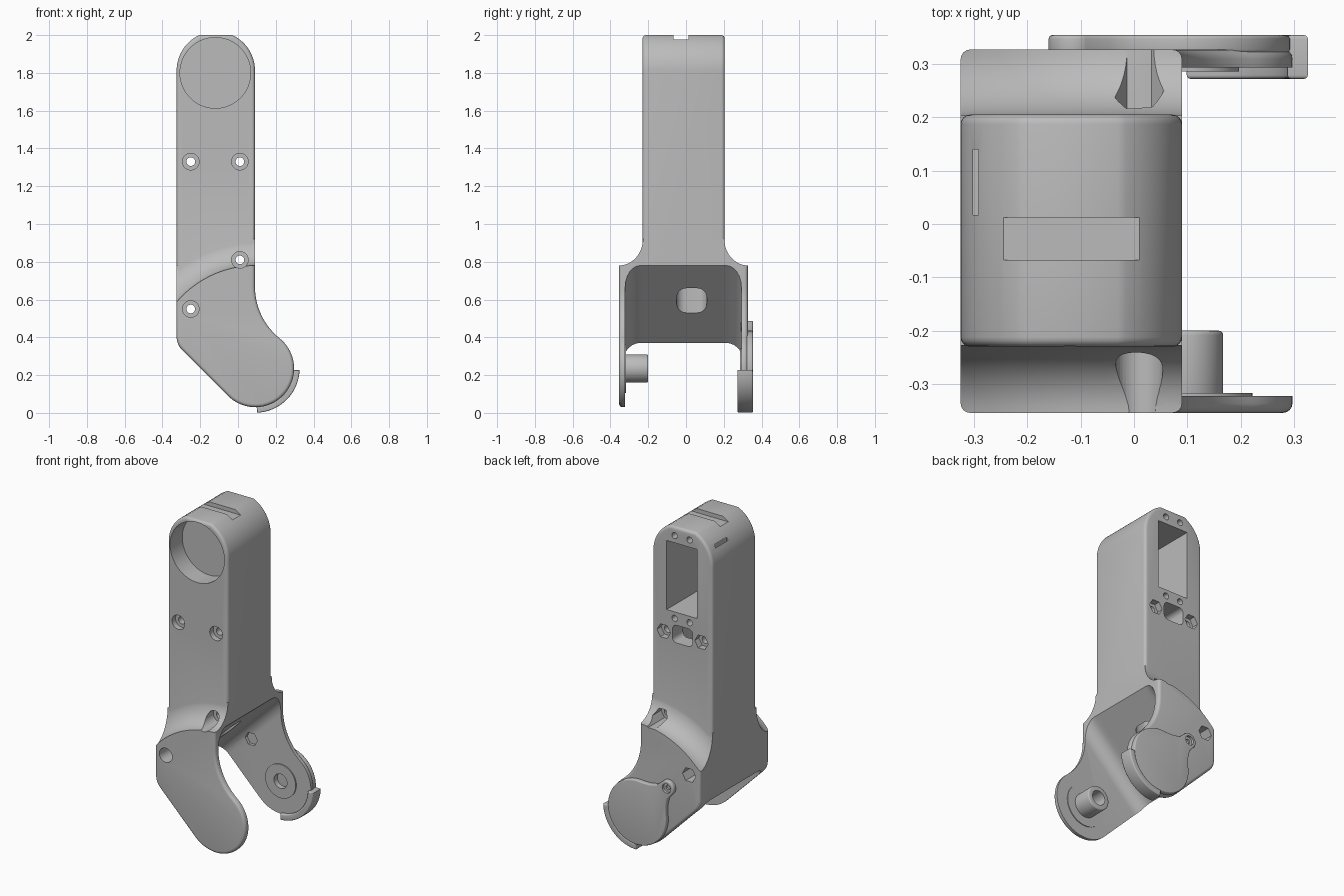
import bpy, bmesh, math
from math import sin, cos, pi, radians, sqrt
from mathutils import Vector

if "Cube" in bpy.data.objects:
    bpy.data.objects.remove(bpy.data.objects["Cube"])

grey = bpy.data.materials.new("plain_grey")
grey.diffuse_color = (0.5, 0.5, 0.5, 1)
grey.use_nodes = True
grey.node_tree.nodes["Principled BSDF"].inputs["Base Color"].default_value = grey.diffuse_color

JX, JZ, JR = 0.092, 0.235, 0.205        # joint axis and arm tip radius
L, R = -0.325, 0.09                     # left and right side of the body
SQ = sqrt(0.5)

AXES = {'Y': lambda a, b, c: (a, c, b),          # profile in x,z
        'Z': lambda a, b, c: (a, b, c),          # profile in x,y
        'W': lambda a, b, c: ((a + c) * SQ, b, (c - a) * SQ)}  # 45 degree slot


def arc(cx, cy, r, a0, a1, n=16):
    return [(cx + r * cos(radians(a0 + (a1 - a0) * i / n)),
             cy + r * sin(radians(a0 + (a1 - a0) * i / n))) for i in range(n + 1)]


def rounded(x0, x1, y0, y1, r):
    return (arc(x1 - r, y1 - r, r, 0, 90, 6) + arc(x0 + r, y1 - r, r, 90, 180, 6)
            + arc(x0 + r, y0 + r, r, 180, 270, 6) + arc(x1 - r, y0 + r, r, 270, 360, 6))


def circle(x, z, r, n=40):
    return arc(x, z, r, 0, 360 - 360 / n, n - 1)


def rect(x0, x1, y0, y1):
    return [(x0, y0), (x1, y0), (x1, y1), (x0, y1)]


def finish(name, bm):
    bmesh.ops.recalc_face_normals(bm, faces=bm.faces)
    me = bpy.data.meshes.new(name)
    bm.to_mesh(me)
    bm.free()
    me.materials.append(grey)
    ob = bpy.data.objects.new(name, me)
    bpy.context.collection.objects.link(ob)
    return ob


def prism(name, pts, c0, c1, axis='Y', bevel=0):
    bm = bmesh.new()
    f = AXES[axis]
    lo = [bm.verts.new(f(a, b, c0)) for a, b in pts]
    hi = [bm.verts.new(f(a, b, c1)) for a, b in pts]
    caps = [bm.faces.new(lo), bm.faces.new(hi)]
    n = len(pts)
    for i in range(n):
        j = (i + 1) % n
        bm.faces.new((lo[i], lo[j], hi[j], hi[i]))
    bmesh.ops.recalc_face_normals(bm, faces=bm.faces)
    if bevel:
        rim = list({e for c in caps for e in c.edges})
        bmesh.ops.bevel(bm, geom=rim, offset=bevel, segments=4, profile=0.5,
                        affect='EDGES', clamp_overlap=True)
    return finish(name, bm)


def combine(target, other, op='DIFFERENCE'):
    m = target.modifiers.new("bool", 'BOOLEAN')
    m.operation, m.object, m.solver = op, other, 'EXACT'
    bpy.context.view_layer.objects.active = target
    bpy.ops.object.modifier_apply(modifier=m.name)
    bpy.data.objects.remove(other, do_unlink=True)


def cut(target, pts, c0, c1, axis='Y'):
    combine(target, prism("cutter", pts, c0, c1, axis))


# Side outline shared by the body and the fork
CF = 0.35                                          # concave throat radius
th = math.acos((R + CF - JX) / (CF + JR))
zc = JZ + (CF + JR) * sin(th)
td = math.degrees(th)
cx, ctop, rt = (L + R) / 2, 1.812, (R - L) / 2
clip = math.degrees(math.asin((2.0 - ctop) / rt))
diag = JX + JZ - JR / SQ                           # x + z along the lower edge
outline = (arc(cx, ctop, rt, 180 - clip, 180, 14)
           + arc(L + 0.1, diag + 0.1 / SQ - L - 0.1, 0.1, 180, 225, 6)
           + arc(JX, JZ, JR, 225, 360 + td, 40)
           + arc(R + CF, zc, CF, 180 + td, 180, 14)[1:]
           + arc(cx, ctop, rt, 0, clip, 14))

# Upper body, and a wider fork limited by a flare turned about the joint axis
body = prism("arm_body", outline, -0.23, 0.205, bevel=0.018)
fork = prism("fork", outline, -0.354, 0.327, bevel=0.018)

N = 12
back = [(0.685 - 0.14 * sin(pi / 2 * i / N), 0.33 - 0.127 * cos(pi / 2 * i / N)) for i in range(N + 1)]
front = [(0.685 - 0.14 * sin(pi / 2 * i / N), -0.357 + 0.129 * cos(pi / 2 * i / N)) for i in range(N + 1)]
section = [(0, -0.357)] + front[::-1] + back + [(0, 0.33)]
bm = bmesh.new()
vs = [bm.verts.new((JX + r, y, JZ)) for r, y in section]
es = [bm.edges.new(p) for p in zip(vs, vs[1:])]
bmesh.ops.spin(bm, geom=vs + es, cent=(JX, 0, JZ), axis=(0, 1, 0), angle=2 * pi,
               steps=120, use_merge=True)
bmesh.ops.remove_doubles(bm, verts=bm.verts, dist=1e-5)
combine(fork, finish("flare", bm), 'INTERSECT')
combine(body, fork, 'UNION')

# Diagonal slot between the two fork arms
s0 = -0.69 * SQ
cut(body, rounded(s0, s0 + 1.5, -0.322, 0.293, 0.08), -1.5, 2.0, 'W')

# Round recess in front, motor pocket behind
cut(body, circle(-0.12, 1.8, 0.187, 64), -0.4, -0.11)
cut(body, rect(-0.22, -0.01, 1.47, 1.90), -0.095, 0.4)
for x in (-0.065, -0.168):
    for z in (1.43, 1.945):
        cut(body, circle(x, z, 0.019, 20), 0.08, 0.4)

# Cable tunnel from the back down to the slot
cut(body, rounded(-0.16, -0.03, -0.05, 0.11, 0.05), 0.4, 1.35, 'Z')
cut(body, rounded(-0.19, -0.05, 1.28, 1.39, 0.03), 0.02, 0.4)

# Tie notch on top and thin slit on the left shoulder
cut(body, rect(-0.245, 0.01, -0.067, 0.012), 1.975, 2.1, 'Z')
cut(body, rect(-0.302, -0.291, 0.017, 0.14), 1.86, 2.1, 'Z')

# Through bolts: round seats in front, hexagonal seats behind
for x, z in ((-0.25, 1.33), (0.01, 1.33), (0.01, 0.81), (-0.25, 0.55)):
    cut(body, circle(x, z, 0.023, 20), -0.5, 0.5)
    cut(body, circle(x, z, 0.044, 32), -0.5, -0.195)
    cut(body, circle(x, z, 0.046, 6), 0.165, 0.5)

# Hollow pivot pin and its washer on the front arm
pin = prism("pivot_pin", circle(JX, JZ, 0.075, 48), -0.33, -0.2, bevel=0.008)
cut(pin, circle(JX, JZ, 0.045), -0.315, -0.1)
washer = prism("pin_washer", circle(JX, JZ, 0.13, 48), -0.33, -0.317)

# Raised bearing ring and nut seat on the back arm
ring = prism("bearing_ring", circle(JX, JZ, 0.105, 48), 0.286, 0.3)
for ob in (body, ring):
    cut(ob, circle(JX, JZ, 0.045), 0.2, 0.4)
ex, ez = JX - 0.29 * SQ, JZ + 0.29 * SQ
cut(body, circle(ex, ez, 0.042, 6), 0.25, 0.312)


# Joint cover: disc with an ear towards the upper left
def along(a, b):                                    # a along the ear axis, b across
    return (JX - SQ * (a + b), JZ + SQ * (a - b))


cover_pts = (arc(JX, JZ, 0.2, 170, 460, 60) + [along(0.205, -0.075), along(0.245, -0.05)]
             + arc(ex, ez, 0.047, 60, 210, 18) + [along(0.245, 0.05), along(0.205, 0.075)])
cover = prism("joint_cover", cover_pts, 0.32, 0.354, bevel=0.007)
cut(cover, circle(ex, ez, 0.029, 24), 0.338, 0.4)
cut(cover, circle(ex, ez, 0.014, 16), 0.3, 0.4)

# Lip of the cover wrapping the arm tip
lip_pts = arc(JX, JZ, 0.234, -88, -2, 30) + arc(JX, JZ, 0.196, -2, -88, 30)
lip = prism("cover_lip", lip_pts, 0.272, 0.354, bevel=0.007)

for ob in (body, pin, washer, ring, cover, lip):
    bpy.ops.object.select_all(action='DESELECT')
    ob.select_set(True)
    bpy.context.view_layer.objects.active = ob
    bpy.ops.object.shade_smooth_by_angle(angle=radians(32))
